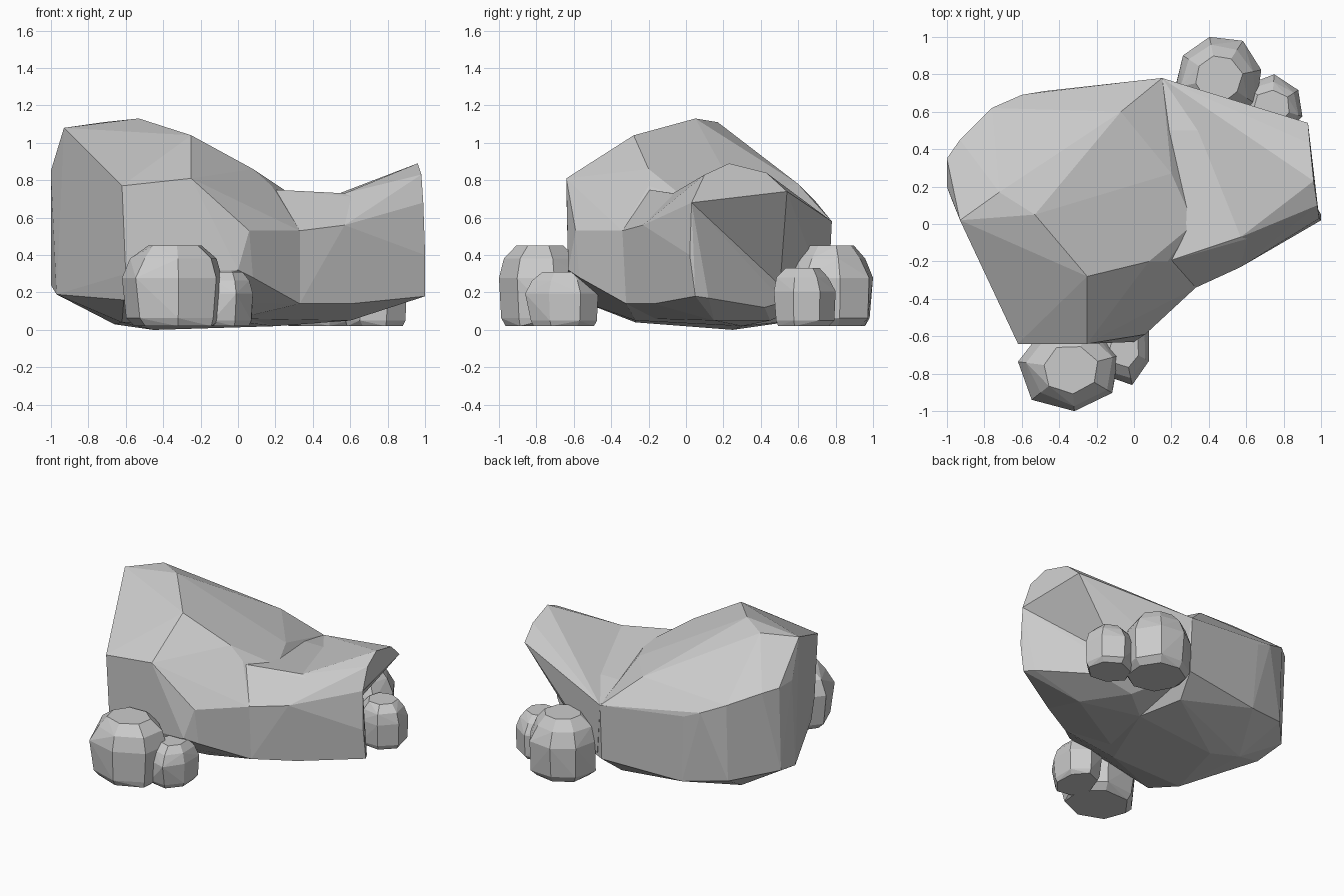
import bpy, bmesh, math, random

if "Cube" in bpy.data.objects:
    bpy.data.objects.remove(bpy.data.objects["Cube"])

random.seed(4)


def hull(name, points):
    """Faceted solid wrapped around a handful of corner points."""
    bm = bmesh.new()
    for p in points:
        bm.verts.new(p)
    res = bmesh.ops.convex_hull(bm, input=bm.verts)
    junk = [g for g in res["geom_interior"] if isinstance(g, bmesh.types.BMVert)]
    bmesh.ops.delete(bm, geom=junk, context="VERTS")
    bmesh.ops.dissolve_limit(bm, angle_limit=math.radians(4),
                             verts=bm.verts[:], edges=bm.edges[:])
    bmesh.ops.recalc_face_normals(bm, faces=bm.faces)
    mesh = bpy.data.meshes.new(name)
    bm.to_mesh(mesh)
    bm.free()
    ob = bpy.data.objects.new(name, mesh)
    bpy.context.collection.objects.link(ob)
    return ob


def small_stone(name, x0, x1, y0, y1, top, sides, turn):
    """Chunky stone from jittered rings, fitted to a box."""
    pts = []
    for h, r in ((0, .82), (.1, .95), (.6, 1), (.84, .84), (1, .55)):
        for i in range(sides):
            a = turn + math.tau * i / sides
            k = r * random.uniform(.94, 1.06)
            pts.append([k * math.cos(a), k * math.sin(a), h])
    for axis, (lo, hi) in enumerate(((x0, x1), (y0, y1), (.02, top))):
        a = min(p[axis] for p in pts)
        b = max(p[axis] for p in pts)
        for p in pts:
            p[axis] = lo + (p[axis] - a) / (b - a) * (hi - lo)
    return hull(name, pts)


# Tall left mass of the boulder
hull("boulder", [
    # crown and sloping right side
    (-.93, .02, 1.08), (-.53, .05, 1.13), (-.72, .17, 1.11), (-.25, -.28, 1.04),
    (.08, -.2, .86), (.18, -.2, .77), (.32, 0, .7), (.2, .27, .73), (-.07, .6, .78),
    # upper rim
    (-.62, -.64, .77), (-.25, -.64, .81), (.06, -.59, .53), (.33, -.34, .53),
    (.15, .78, .58), (-.48, .71, .64), (-.6, .69, .69), (-.76, .62, .76),
    (-.93, .45, .83), (-1, .35, .85), (-1, .2, .85),
    # lower rim
    (-.6, -.63, .3), (-.61, -.58, .16), (.0, -.63, .32), (.08, -.57, .28),
    (.33, -.32, .14), (.15, .76, .18), (-.45, .69, .15), (-.76, .6, .2),
    (-1, .33, .24), (-.97, .12, .19),
    # underside
    (-.62, -.27, .04), (-.05, -.27, .05), (-.66, .3, .03), (-.45, .25, 0),
    (.2, .3, .02), (.1, .6, .05),
])

# Lower right shoulder with a slanting wall towards the back right
hull("boulder_shoulder", [
    (.18, -.2, .75), (.42, -.14, .72), (.57, -.07, .73), (.4, .5, .65), (.1, .5, .65),
    (.15, .78, .58), (.33, -.34, .53), (.57, -.23, .56), (.99, .03, .68), (1, .02, .4),
    (.33, -.32, .14), (.6, -.17, .14), (1, .05, .18), (.96, .12, .17),
    (.66, .42, .12), (.55, .52, .15), (.15, .76, .18),
    (0, -.2, .06), (.2, .3, .02), (.6, .15, .05), (.4, .45, .05),
])

# Overhanging lip that rises to the right tip
hull("boulder_lip", [
    (.57, -.07, .73), (.82, .05, .78), (.98, .1, .83), (.96, .23, .89),
    (.94, .43, .84), (.93, .54, .74), (.6, .64, .61), (.15, .78, .58),
    (.4, .5, .65), (.57, -.23, .56), (.99, .03, .68), (.52, .5, .2), (.2, .74, .2),
])

# Loose stones, a large and a small one on each side
small_stone("front_stone_large", -.62, -.08, -1, -.54, .45, 7, .3)
small_stone("front_stone_small", -.2, .08, -.86, -.47, .31, 7, .5)
small_stone("back_stone_large", .22, .68, .55, 1, .45, 8, .2)
small_stone("back_stone_small", .56, .9, .47, .8, .33, 7, .6)
